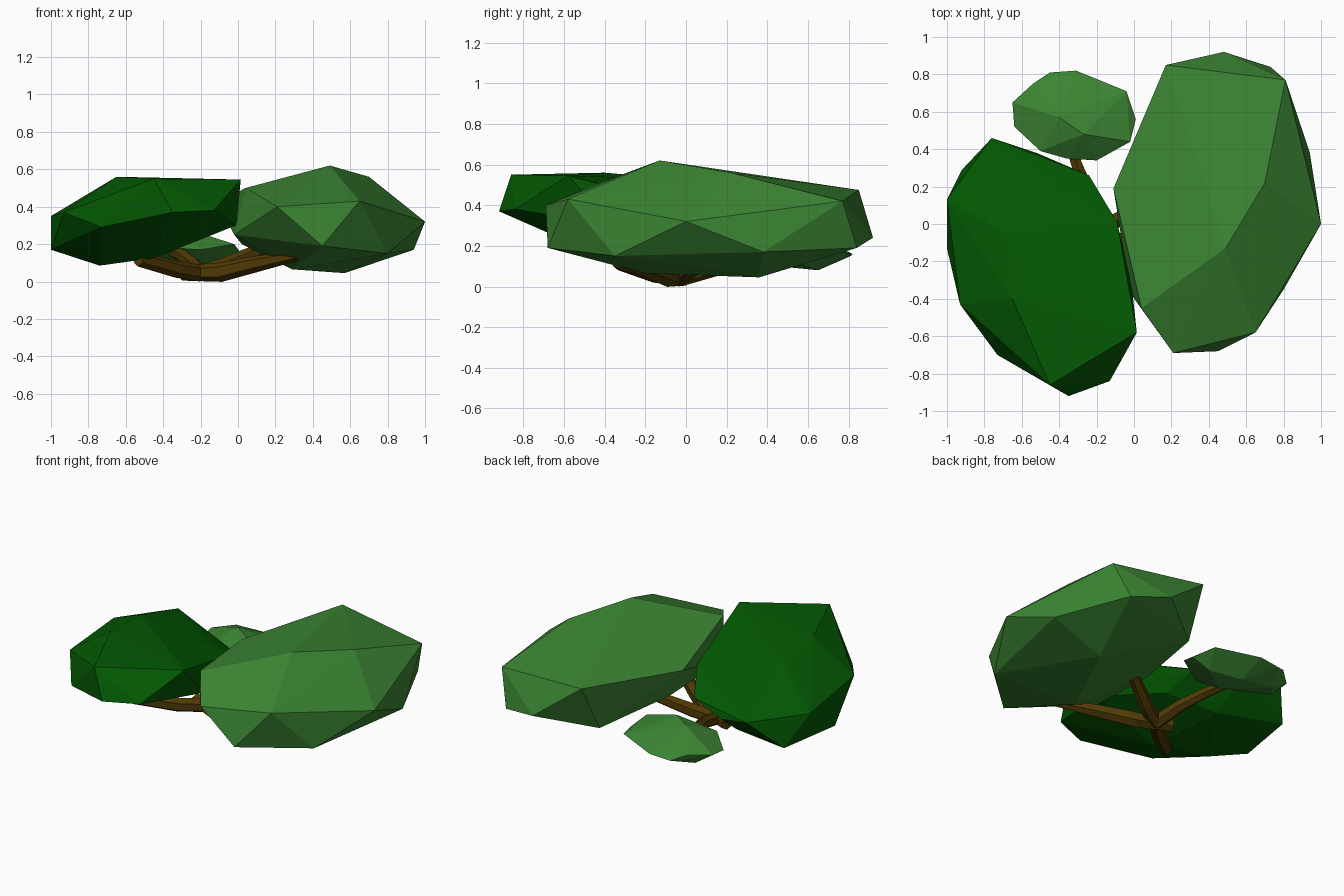
import bpy, bmesh, math
from mathutils import Vector


def material(name, rgb):
    m = bpy.data.materials.new(name)
    m.diffuse_color = (*rgb, 1)
    return m


LIGHT = material("light leaf green", (0.044, 0.235, 0.033))
DARK = material("dark leaf green", (0.001, 0.1, 0.001))
BARK = material("bark brown", (0.082, 0.044, 0.002))


def finish(bm, name, mat):
    bmesh.ops.recalc_face_normals(bm, faces=bm.faces)
    mesh = bpy.data.meshes.new(name)
    bm.to_mesh(mesh)
    bm.free()
    mesh.materials.append(mat)
    bpy.context.collection.objects.link(bpy.data.objects.new(name, mesh))


def leaf_clump(name, points, mat):
    """Faceted clump: hull stretched over a few corner points."""
    bm = bmesh.new()
    for p in points:
        bm.verts.new(p)
    bmesh.ops.convex_hull(bm, input=bm.verts)
    loose = [v for v in bm.verts if not v.link_faces]
    bmesh.ops.delete(bm, geom=loose, context='VERTS')
    finish(bm, name, mat)


def branch(name, path, radii, sides=6):
    """Tapered low-poly tube along a path."""
    bm = bmesh.new()
    pts = [Vector(p) for p in path]
    rings = []
    for i, (p, r) in enumerate(zip(pts, radii)):
        t = (pts[min(i + 1, len(pts) - 1)] - pts[max(i - 1, 0)]).normalized()
        u = t.cross(Vector((0, 0, 1))).normalized()
        w = u.cross(t)
        rings.append([bm.verts.new(p + r * (math.cos(a) * u + math.sin(a) * w))
                      for a in (math.tau * (k + 0.5) / sides for k in range(sides))])
    for a, b in zip(rings, rings[1:]):
        for k in range(sides):
            j = (k + 1) % sides
            bm.faces.new((a[k], a[j], b[j], b[k]))
    bm.faces.new(rings[0])
    bm.faces.new(rings[-1])
    finish(bm, name, BARK)


# Large light clump on the right
leaf_clump("right_leaf_clump", [
    (0.49, -0.13, 0.62), (0.70, 0.22, 0.56), (0.17, 0.85, 0.475), (0.81, 0.77, 0.42),
    (0.04, -0.45, 0.50), (-0.11, 0.19, 0.42), (0.21, -0.69, 0.40), (0.65, -0.58, 0.43),
    (1.0, 0.0, 0.32), (0.48, 0.92, 0.24), (0.94, 0.38, 0.17), (0.73, 0.84, 0.19),
    (0.80, -0.35, 0.15), (0.45, -0.68, 0.19), (-0.02, -0.37, 0.25), (0.57, 0.36, 0.045),
    (0.29, -0.20, 0.065), (0.02, 0.15, 0.20), (0.15, 0.69, 0.16)], LIGHT)

# Dark clump on the left
leaf_clump("left_leaf_clump", [
    (-0.65, -0.40, 0.56), (0.015, -0.58, 0.545), (-0.45, -0.86, 0.55), (-0.67, -0.06, 0.53),
    (-0.09, 0.01, 0.39), (-0.24, 0.26, 0.30), (-0.52, 0.38, 0.28), (-0.76, 0.46, 0.35),
    (-1.0, 0.13, 0.35), (-0.93, -0.43, 0.37), (-0.35, -0.92, 0.37), (-0.13, -0.84, 0.38),
    (-0.01, -0.35, 0.30), (-0.73, -0.70, 0.29), (-1.0, -0.13, 0.17), (-0.92, 0.29, 0.16),
    (-0.74, -0.20, 0.085), (-0.45, -0.36, 0.125), (-0.50, 0.18, 0.13), (-0.22, 0.05, 0.22)], DARK)

# Small light clump at the back
leaf_clump("back_leaf_clump", [
    (-0.40, 0.57, 0.28), (-0.27, 0.48, 0.28), (-0.04, 0.71, 0.18), (0.01, 0.56, 0.16),
    (-0.02, 0.44, 0.20), (-0.20, 0.34, 0.17), (-0.36, 0.35, 0.18), (-0.50, 0.39, 0.20),
    (-0.64, 0.52, 0.16), (-0.65, 0.65, 0.18), (-0.54, 0.75, 0.19), (-0.45, 0.81, 0.15),
    (-0.31, 0.82, 0.16), (-0.10, 0.58, 0.10), (-0.30, 0.65, 0.08), (-0.53, 0.66, 0.10),
    (-0.28, 0.45, 0.10)], LIGHT)

# Branches spreading from a common hub
HUB = (-0.20, -0.03, 0.045)
branch("left_branch", [HUB, (-0.33, -0.16, 0.065), (-0.53, -0.33, 0.12)],
       [0.045, 0.045, 0.04])
branch("front_right_branch", [(-0.30, 0.0, 0.045), (-0.09, -0.09, 0.05), (0.08, -0.20, 0.09),
                              (0.35, -0.38, 0.145)], [0.04, 0.052, 0.045, 0.025])
branch("right_branch", [HUB, (-0.07, 0.03, 0.085), (0.12, 0.14, 0.17)], [0.045, 0.045, 0.035])
branch("back_branch", [HUB, (-0.23, 0.15, 0.09), (-0.30, 0.30, 0.14), (-0.36, 0.48, 0.16)],
       [0.045, 0.038, 0.034, 0.028])
